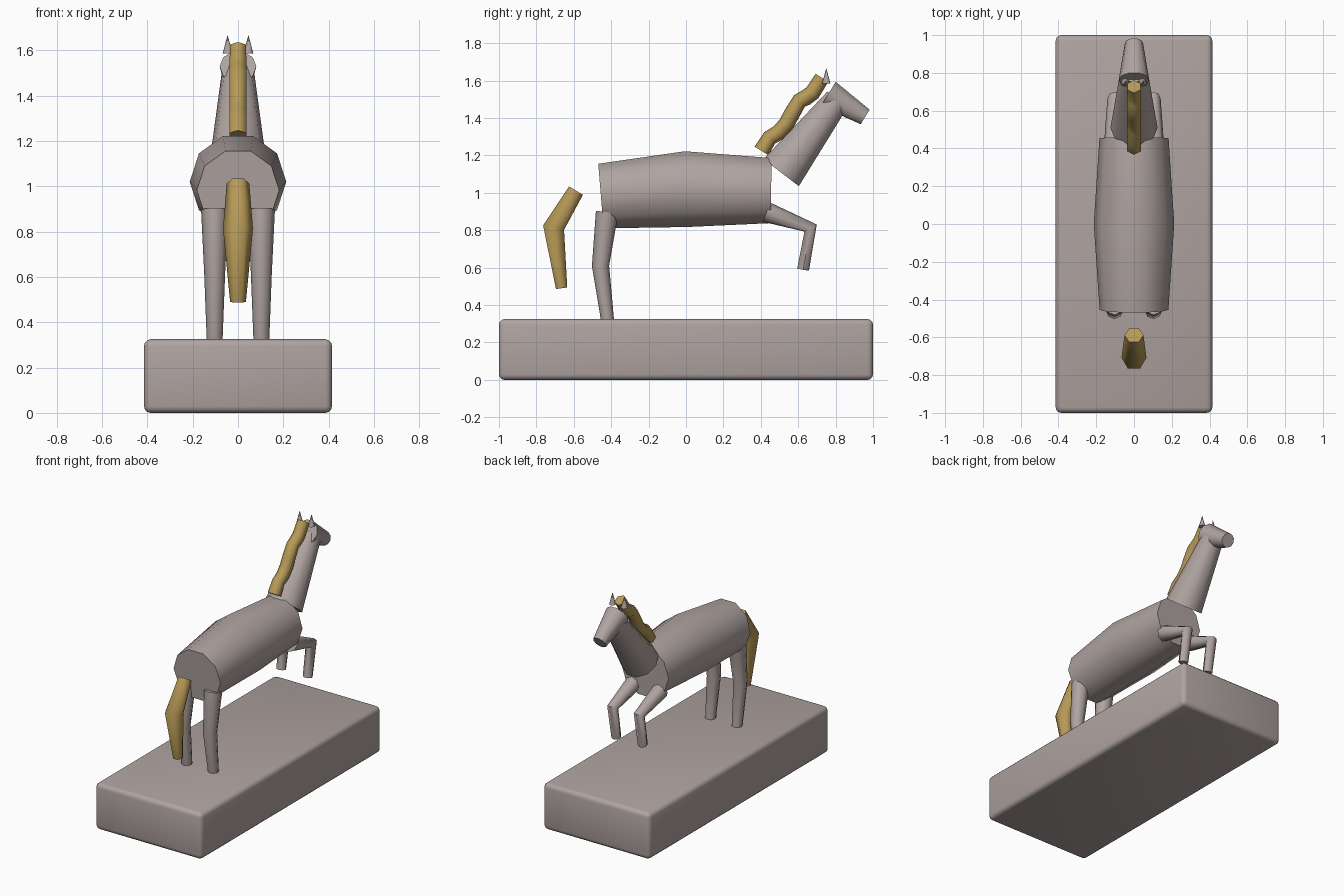
import bpy, bmesh, math
from mathutils import Vector

if "Cube" in bpy.data.objects:
    bpy.data.objects.remove(bpy.data.objects["Cube"])


def material(name, rgb):
    m = bpy.data.materials.new(name)
    m.diffuse_color = (*rgb, 1)
    m.use_nodes = True
    m.node_tree.nodes["Principled BSDF"].inputs["Base Color"].default_value = m.diffuse_color
    return m


STONE = material("warm grey", (0.43, 0.37, 0.355))
GOLD = material("gold", (0.47, 0.32, 0.095))


def finish(bm, name, mat, angle):
    bmesh.ops.recalc_face_normals(bm, faces=bm.faces)
    me = bpy.data.meshes.new(name)
    bm.to_mesh(me)
    bm.free()
    me.materials.append(mat)
    ob = bpy.data.objects.new(name, me)
    bpy.context.collection.objects.link(ob)
    bpy.ops.object.select_all(action='DESELECT')
    ob.select_set(True)
    bpy.context.view_layer.objects.active = ob
    bpy.ops.object.shade_smooth_by_angle(angle=math.radians(angle))
    return ob


def tube(name, path, mat, x=0.0, sides=10, phase=0.0, angle=50):
    """Capped tube through (y, z, radius) points; rings square to the path."""
    pts = [Vector((p[0], p[1])) for p in path]
    dirs = [(b - a).normalized() for a, b in zip(pts, pts[1:])]
    bm = bmesh.new()
    rings = []
    for i, p in enumerate(pts):
        t = (dirs[max(i - 1, 0)] + dirs[min(i, len(dirs) - 1)]).normalized()
        r = path[i][2]
        ring = []
        for k in range(sides):
            a = phase + 2 * math.pi * k / sides
            u, v = r * math.cos(a), r * math.sin(a)
            ring.append(bm.verts.new((x + u, p.x - t.y * v, p.y + t.x * v)))
        rings.append(ring)
    for a, b in zip(rings, rings[1:]):
        for k in range(sides):
            n = (k + 1) % sides
            bm.faces.new((a[k], a[n], b[n], b[k]))
    bm.faces.new(rings[0])
    bm.faces.new(rings[-1])
    return finish(bm, name, mat, angle)


# Plinth with rounded edges
bm = bmesh.new()
bmesh.ops.create_cube(bm, size=1)
for v in bm.verts:
    v.co = Vector((v.co.x * 0.83, v.co.y * 2, (v.co.z + 0.5) * 0.325))
bmesh.ops.bevel(bm, geom=bm.edges[:], offset=0.03, segments=3,
                profile=0.5, affect='EDGES')
finish(bm, "plinth", STONE, 50)

# Body, neck and head
tube("body", [(-0.455, 0.983, 0.182), (0, 1.02, 0.213), (0.455, 1.012, 0.183)], STONE)
tube("neck", [(0.509, 1.108, 0.125), (0.81, 1.50, 0.072)], STONE)
tube("head", [(0.76, 1.528, 0.081), (0.958, 1.406, 0.048)], STONE)

# Legs and ears, mirrored left and right
for side, s in (("left", -1), ("right", 1)):
    tube(f"hind_leg_{side}",
         [(-0.422, 0.897, 0.06), (-0.457, 0.61, 0.046), (-0.42, 0.322, 0.035)],
         STONE, x=0.103 * s, sides=8)
    tube(f"front_leg_{side}",
         [(0.43, 0.897, 0.055), (0.666, 0.812, 0.038), (0.626, 0.589, 0.032)],
         STONE, x=0.103 * s, sides=8)
    tube(f"ear_{side}", [(0.75, 1.585, 0.022), (0.75, 1.665, 0.001)],
         STONE, x=0.046 * s, sides=8)

# Wavy mane
tube("mane", [(0.404, 1.224, 0.044), (0.447, 1.294, 0.042), (0.497, 1.323, 0.043),
              (0.537, 1.369, 0.043), (0.57, 1.43, 0.043), (0.607, 1.492, 0.042),
              (0.642, 1.51, 0.043), (0.676, 1.535, 0.043), (0.727, 1.615, 0.04)],
     GOLD, sides=6, phase=math.pi / 6, angle=65)

# Bent tail
tube("tail", [(-0.588, 1.012, 0.05), (-0.708, 0.814, 0.066), (-0.665, 0.49, 0.035)],
     GOLD, sides=6, angle=65)
